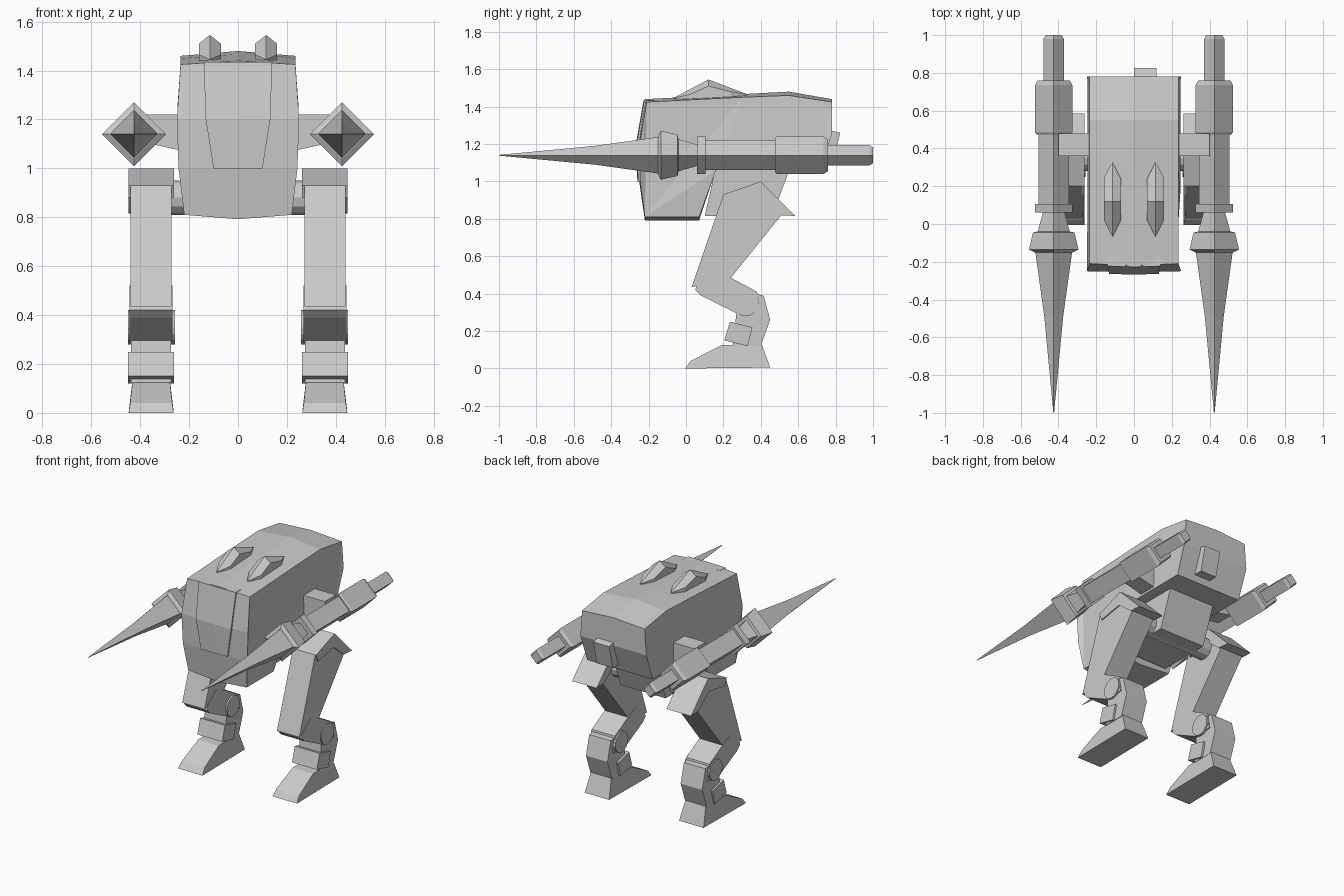
import bpy, bmesh
from math import pi
from mathutils import Matrix

if "Cube" in bpy.data.objects:
    bpy.data.objects.remove(bpy.data.objects["Cube"])


def finish(name, bm, mirror=False):
    bmesh.ops.recalc_face_normals(bm, faces=bm.faces)
    me = bpy.data.meshes.new(name)
    bm.to_mesh(me)
    bm.free()
    ob = bpy.data.objects.new(name, me)
    bpy.context.collection.objects.link(ob)
    if mirror:
        ob.modifiers.new("Mirror", 'MIRROR').use_mirror_merge = False
    return ob


def loft(name, rings, mirror=False):
    """Skin a list of equal-length vertex rings and cap both ends."""
    bm = bmesh.new()
    vs = [[bm.verts.new(p) for p in r] for r in rings]
    n = len(rings[0])
    for a, b in zip(vs, vs[1:]):
        for i in range(n):
            j = (i + 1) % n
            bm.faces.new((a[i], a[j], b[j], b[i]))
    caps = [bm.faces.new(vs[0]), bm.faces.new(vs[-1])]
    bmesh.ops.triangulate(bm, faces=[f for f in caps if n > 4])
    return finish(name, bm, mirror)


def slab(name, x0, x1, prof, mirror=False):
    """Extrude a side-view (y, z) profile from x0 to x1."""
    return loft(name, [[(x, y, z) for y, z in prof] for x in (x0, x1)], mirror)


def disc(name, x0, x1, y, z, r, seg, mirror=False):
    bm = bmesh.new()
    m = Matrix.Translation(((x0 + x1) / 2, y, z)) @ Matrix.Rotation(pi / 2, 4, 'Y')
    bmesh.ops.create_cone(bm, cap_ends=True, segments=seg, radius1=r, radius2=r,
                          depth=x1 - x0, matrix=m)
    return finish(name, bm, mirror)


# Hull: side profile with half width, and a slightly swollen centre line (dy, dz)
hull = [(-.21, 1.425, .235, -.01, .015), (-.25, 1.2, .25, -.005, 0), (-.245, 1.0, .243, -.005, 0),
        (-.22, .81, .22, 0, -.018), (.07, .81, .22, 0, -.018), (.16, 1.06, .245, 0, 0),
        (.71, 1.06, .245, 0, 0), (.78, 1.25, .248, 0, 0), (.78, 1.425, .235, 0, .015),
        (.55, 1.46, .235, 0, .02), (.3, 1.45, .235, 0, .017)]
loft("hull", [[(-w, y, z) for y, z, w, dy, dz in hull],
              [(0, y + dy, z + dz) for y, z, w, dy, dz in hull],
              [(w, y, z) for y, z, w, dy, dz in hull]])

# Raised front panel following the curved nose
panel = [(-.217, 1.435, .14), (-.258, 1.2, .132), (-.25, 1.0, .10)]
loft("front_panel", [[(-w, y + .05, z), (-w, y - .006, z), (0, y - .01, z),
                      (w, y - .006, z), (w, y + .05, z)] for y, z, w in panel])

# Roof fins: low ridged chevrons
fin = bmesh.new()
ridge = [fin.verts.new((.115, y, z)) for y, z in ((-.07, 1.445), (.12, 1.545), (.33, 1.465))]
for s in (-1, 1):
    e = [fin.verts.new((.115 + s * .045, y, z)) for y, z in ((.02, 1.465), (.12, 1.51), (.24, 1.48))]
    b = [fin.verts.new((.115 + s * .045, y, 1.43)) for y in (.02, .12, .24)]
    fin.faces.new((ridge[0], ridge[1], e[1], e[0]))
    fin.faces.new((ridge[1], ridge[2], e[2], e[1]))
    fin.faces.new((e[0], e[1], b[1], b[0]))
    fin.faces.new((e[1], e[2], b[2], b[1]))
    fin.faces.new((ridge[0], e[0], b[0]))
    fin.faces.new((ridge[2], e[2], b[2]))
finish("roof_fins", fin, True)

# Small tilted hatch on the back
slab("rear_hatch", 0, .12, [(.74, 1.28), (.825, 1.26), (.785, 1.10), (.70, 1.10)])


# Arms: square sections standing on their corner, strung along y
def diamonds(name, sections):
    loft(name, [[(.425 + r, y, 1.14), (.425, y, 1.14 + r), (.425 - r, y, 1.14),
                 (.425, y, 1.14 - r)] for y, r in sections], True)


diamonds("lance_blade", [(-1, .002), (-.49, .05), (-.13, .1)])
diamonds("lance_collar", [(-.15, .1), (-.135, .131), (-.045, .11), (-.04, .085), (.07, .055)])
diamonds("arm_flange", [(.06, .1), (.105, .1)])
diamonds("arm_shaft", [(.1, .08), (.49, .08)])
diamonds("arm_housing", [(.475, .09), (.485, .099), (.735, .099), (.76, .085)])
diamonds("arm_tail", [(.75, .054), (.98, .054), (1, .042)])

# Shoulder links between hull and arms
loft("shoulder_link", [[(x, .36, zb), (x, .48, zb), (x, .48, 1.22), (x, .36, 1.22)]
                       for x, zb in ((.22, 1.07), (.40, 1.11))], True)

# Pelvis block and hip axle
slab("pelvis", -.17, .17, [(.10, .815), (.46, .815), (.56, 1.08), (.16, 1.08)])
disc("hip_axle", -.3, .3, .35, .88, .07, 12)

# Legs
slab("hip_cap", .262, .447, [(.20, .93), (.40, 1.0), (.585, .815), (.50, .82), (.39, .91), (.22, .88)], True)
slab("thigh", .272, .44, [(.20, .93), (.03, .435), (.10, .45), (.24, .485), (.51, .82), (.39, .95)], True)
slab("knee", .268, .443, [(.06, .45), (.05, .42), (.08, .39), (.28, .29), (.40, .30),
                          (.38, .41), (.24, .485), (.15, .52)], True)
slab("shin", .275, .437, [(.27, .30), (.25, .12), (.40, .12), (.45, .26), (.415, .39), (.36, .40)], True)
disc("knee_disc", .258, .45, .32, .35, .07, 16, True)
slab("ankle_band", .262, .449, [(.235, .25), (.355, .22), (.33, .12), (.205, .15)], True)

# Feet: sole and instep wedge, narrower at the top
foot = [(-.005, 0, .092), (.025, .04, .086), (.19, .125, .077), (.405, .13, .077), (.45, .005, .092)]
loft("foot", [[(.355 + s * w, y, z) for y, z, w in foot] for s in (-1, 1)], True)
